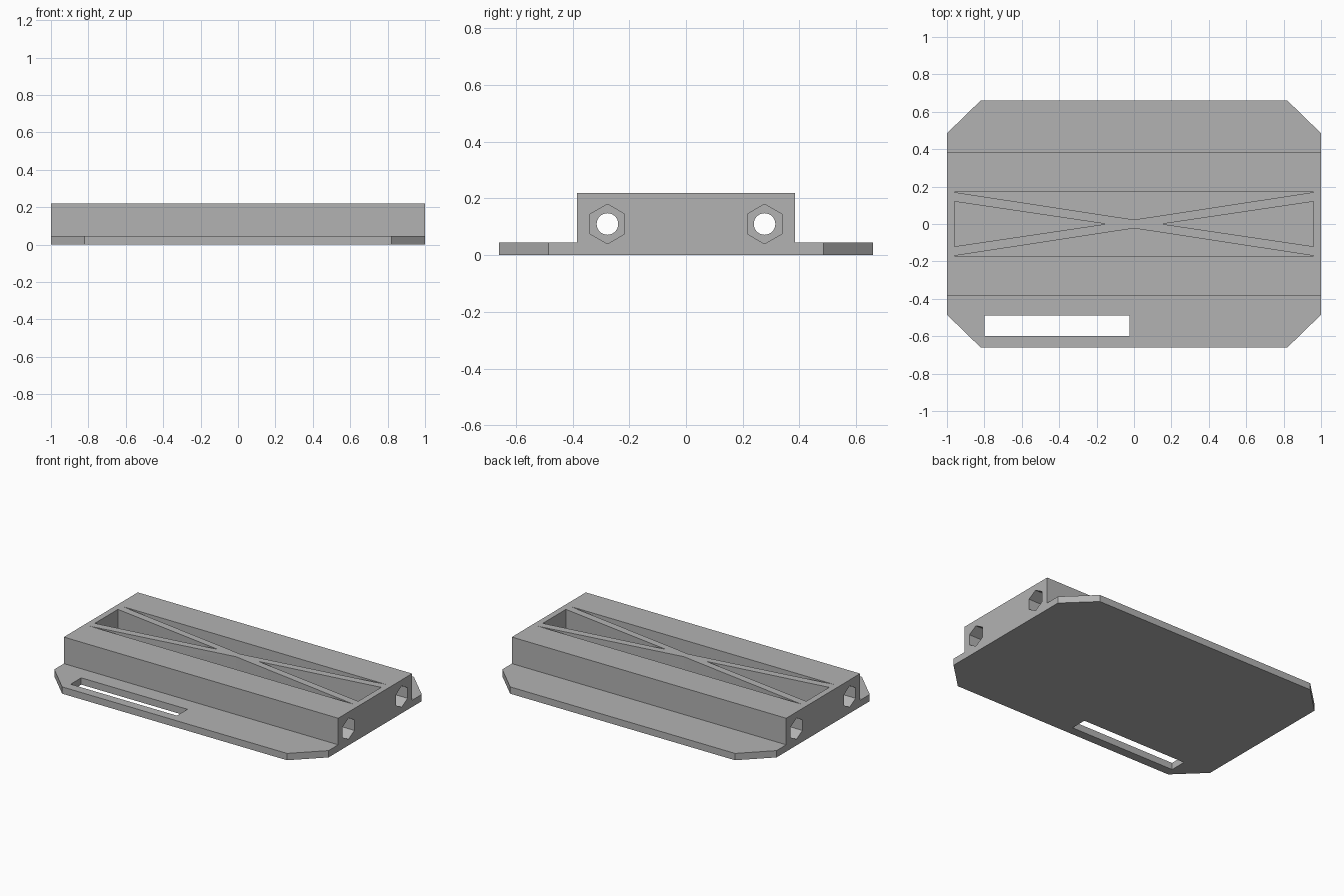
import bpy
import bmesh
import math
from mathutils import Matrix, Vector

default_cube = bpy.data.objects.get("Cube")
if default_cube:
    bpy.data.objects.remove(default_cube, do_unlink=True)

PLATE_TOP = 0.045
BLOCK_TOP = 0.22
HOLE_Z = 0.11
HOLE_Y = 0.277

# Single flat grey
grey = bpy.data.materials.new("plain_grey")
grey.use_nodes = True
colour = (0.45, 0.45, 0.45, 1)
grey.diffuse_color = colour
grey.node_tree.nodes["Principled BSDF"].inputs["Base Color"].default_value = colour


def make_object(name, bm):
    bmesh.ops.recalc_face_normals(bm, faces=bm.faces)
    mesh = bpy.data.meshes.new(name)
    bm.to_mesh(mesh)
    bm.free()
    mesh.materials.append(grey)
    obj = bpy.data.objects.new(name, mesh)
    bpy.context.collection.objects.link(obj)
    return obj


def prism(name, outline, low, high):
    """Extrude a flat outline upwards from low to high."""
    bm = bmesh.new()
    face = bm.faces.new([bm.verts.new((x, y, low)) for x, y in outline])
    moved = bmesh.ops.extrude_face_region(bm, geom=[face])["geom"]
    verts = [v for v in moved if isinstance(v, bmesh.types.BMVert)]
    bmesh.ops.translate(bm, verts=verts, vec=Vector((0, 0, high - low)))
    return make_object(name, bm)


def rod(name, sides, radius, length, x, y):
    """Rod along x with a corner pointing up."""
    bm = bmesh.new()
    bmesh.ops.create_cone(
        bm, cap_ends=True, segments=sides, radius1=radius, radius2=radius, depth=length,
        matrix=Matrix.Translation((x, y, HOLE_Z)) @ Matrix.Rotation(math.pi / 2, 4, "Y"))
    top = max(v.co.z for v in bm.verts)
    if top < HOLE_Z + radius * 0.99:
        bmesh.ops.rotate(bm, verts=bm.verts, cent=(x, y, HOLE_Z),
                         matrix=Matrix.Rotation(math.pi / sides, 3, "X"))
    return make_object(name, bm)


def combine(target, tool, operation):
    tool.hide_render = True
    mod = target.modifiers.new(tool.name, "BOOLEAN")
    mod.operation = operation
    mod.solver = "EXACT"
    mod.object = tool
    bpy.context.view_layer.objects.active = target
    bpy.ops.object.modifier_apply(modifier=mod.name)
    bpy.data.objects.remove(tool, do_unlink=True)


def rectangle(x0, x1, y0, y1):
    return [(x0, y0), (x1, y0), (x1, y1), (x0, y1)]


# Base plate with clipped corners, and the raised block along its middle
quarter = [(1, 0.485), (0.82, 0.66)]
half = quarter + [(-x, y) for x, y in reversed(quarter)]
body = prism("mounting_plate", half + [(-x, -y) for x, y in half], 0, PLATE_TOP)
combine(body, prism("raised_block", rectangle(-1, 1, -0.385, 0.385), 0, BLOCK_TOP), "UNION")

# Slot through the front flange
combine(body, prism("slot_cutter", rectangle(-0.8, -0.025, -0.6, -0.49), -0.1, 0.1), "DIFFERENCE")

for side in (-1, 1):
    # Triangular pockets that leave a cross brace
    end_pocket = [(side * 0.96, -0.12), (side * 0.96, 0.12), (side * 0.15, 0)]
    long_pocket = [(-0.96, side * 0.17), (0.96, side * 0.17), (0, side * 0.023)]
    for outline in (end_pocket, long_pocket):
        combine(body, prism("pocket_cutter", outline, PLATE_TOP, 0.3), "DIFFERENCE")

    # Bolt hole along the block, with a hexagonal nut recess at each end
    combine(body, rod("bolt_cutter", 32, 0.038, 2.4, 0, side * HOLE_Y), "DIFFERENCE")
    for end in (-1, 1):
        combine(body, rod("nut_cutter", 6, 0.07, 0.24, end, side * HOLE_Y), "DIFFERENCE")

# Crisp edges, smooth hole walls
bpy.ops.object.select_all(action="DESELECT")
body.select_set(True)
bpy.context.view_layer.objects.active = body
bpy.ops.object.shade_smooth_by_angle(angle=math.radians(30))
